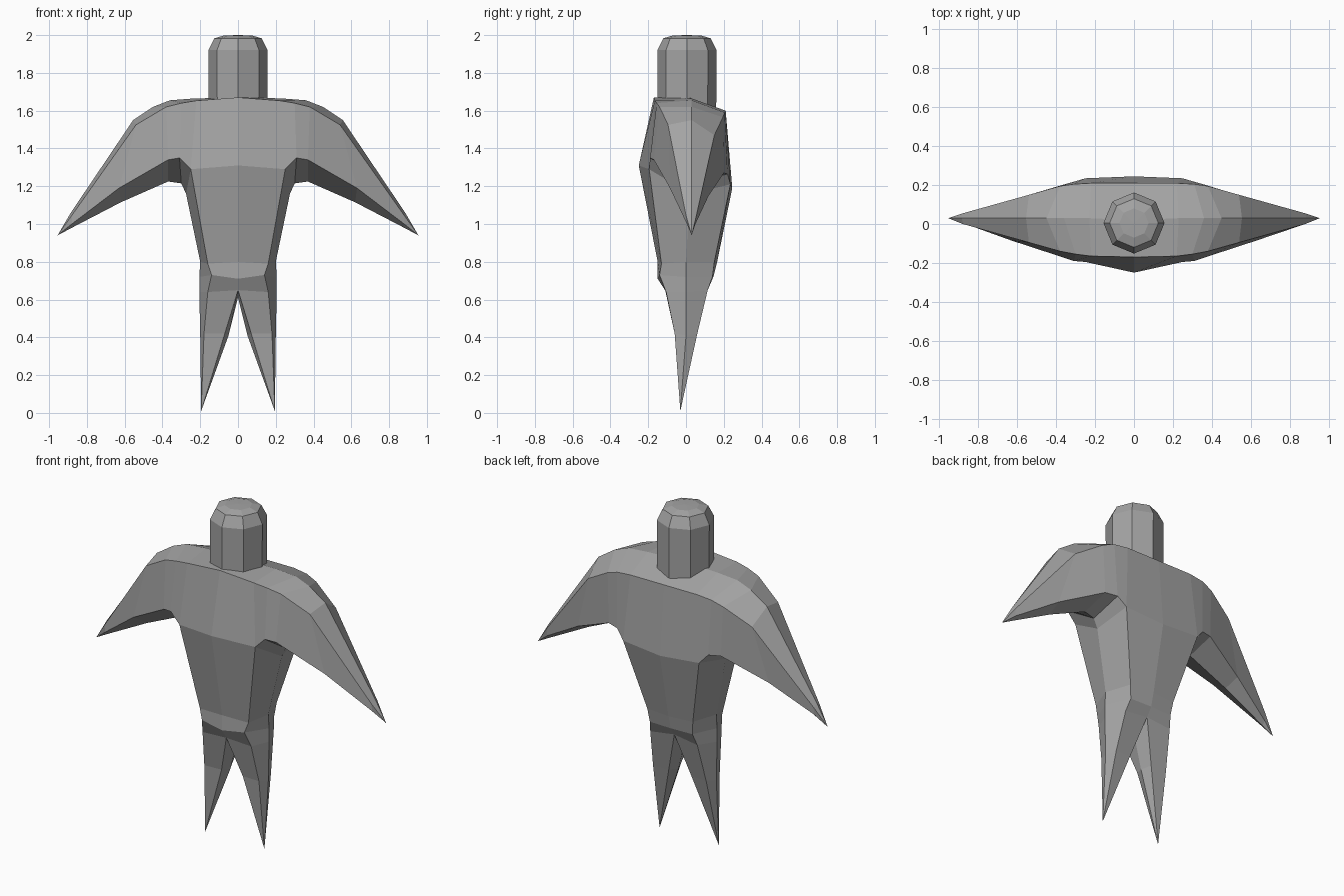
import bpy, bmesh, math
from mathutils import Vector

if "Cube" in bpy.data.objects:
    bpy.data.objects.remove(bpy.data.objects["Cube"])

grey = bpy.data.materials.new("plain grey")
grey.diffuse_color = (0.37, 0.37, 0.37, 1)
grey.use_nodes = True
grey.node_tree.nodes["Principled BSDF"].inputs["Base Color"].default_value = grey.diffuse_color


def make_object(name, faces):
    """Weld a list of coordinate polygons into one flat-shaded object."""
    bm = bmesh.new()
    for f in faces:
        bm.faces.new([bm.verts.new(p) for p in f])
    bmesh.ops.remove_doubles(bm, verts=bm.verts, dist=0.0005)
    bmesh.ops.recalc_face_normals(bm, faces=bm.faces)
    mesh = bpy.data.meshes.new(name)
    bm.to_mesh(mesh)
    bm.free()
    mesh.materials.append(grey)
    ob = bpy.data.objects.new(name, mesh)
    bpy.context.collection.objects.link(ob)
    return ob


def bridge(a, b, closed=False):
    """Quads between two rows of equal length."""
    n = len(a)
    return [(a[i], a[(i + 1) % n], b[(i + 1) % n], b[i])
            for i in range(n if closed else n - 1)]


def cone(row, tip):
    n = len(row)
    return [(row[i], row[(i + 1) % n], tip) for i in range(n)]


# Lengthwise curves running from the chest centre out along one arm
front_top = [(0, -.17, 1.67), (.22, -.165, 1.653), (.30, -.155, 1.64),
             (.38, -.14, 1.62), (.54, -.095, 1.525), (.88, 0, 1.045)]
ridge = [(0, .02, 1.668), (.23, .03, 1.665), (.36, .03, 1.655),
         (.45, .03, 1.62), (.555, .03, 1.55), (.885, .03, 1.06)]
back_top = [(0, .21, 1.60), (.22, .21, 1.60), (.31, .205, 1.59),
            (.38, .195, 1.565), (.54, .15, 1.47), (.88, .055, 1.045)]
back_low = [(0, .245, 1.19), (.25, .235, 1.21), (.30, .22, 1.265),
            (.37, .20, 1.27), (.63, .12, 1.15), (.88, .05, 1.00)]
under = [(0, .02, 1.16), (.275, .02, 1.16), (.30, .02, 1.215),
         (.37, .03, 1.225), (.62, .03, 1.115), (.88, .03, .98)]
front_low = [(0, -.25, 1.31), (.25, -.195, 1.29), (.31, -.19, 1.35),
             (.37, -.17, 1.34), (.63, -.085, 1.19), (.88, .005, 1.00)]
arm_tip = (.955, .03, .94)

# Waist and hip rows, front centre round to back centre
hips = [
    [(0, -.15, .80), (.16, -.13, .79), (.20, 0, .80), (.15, .15, .80), (0, .165, .80)],
    [(0, -.15, .71), (.14, -.14, .73), (.205, 0, .72), (.14, .14, .72), (0, .145, .72)],
    [(0, -.11, .65), (.16, -.105, .64), (.205, 0, .64), (.155, .115, .65), (0, .11, .67)],
]
crotch = (0, 0, .61)
knee = [(.07, -.055, .42), (.18, -.06, .42), (.20, 0, .41),
        (.175, .06, .42), (.075, .055, .42), (.05, 0, .41)]
foot_tip = (.195, -.03, .01)

half = []
# Shoulders and arm
rings = list(zip(front_low, front_top, ridge, back_top, back_low, under))
half += bridge(rings[0][:5], rings[1][:5])
for a, b in zip(rings[1:], rings[2:]):
    half += bridge(a, b, True)
half += cone(rings[-1], arm_tip)
# Torso
chest = [front_low[0], front_low[1], under[1], back_low[1], back_low[0]]
for a, b in zip([chest] + hips, hips):
    half += bridge(a, b)
# Leg
half += bridge(hips[-1] + [crotch], knee, True)
half += cone(knee, foot_tip)

mirrored = [[(-x, y, z) for x, y, z in reversed(f)] for f in half]
make_object("body", half + mirrored)

# Eight-sided head with a bevelled crown
def ring(r, z):
    return [Vector((r * math.cos(i * math.pi / 4),
                    .005 + r * math.sin(i * math.pi / 4), z)) for i in range(8)]

levels = [ring(.155, 1.62), ring(.157, 1.92), ring(.125, 1.983), ring(.075, 1.998)]
head = [levels[0][::-1]]
for a, b in zip(levels, levels[1:]):
    head += bridge(a, b, True)
head += cone(levels[-1], Vector((0, .005, 2.0)))
make_object("head", head)
